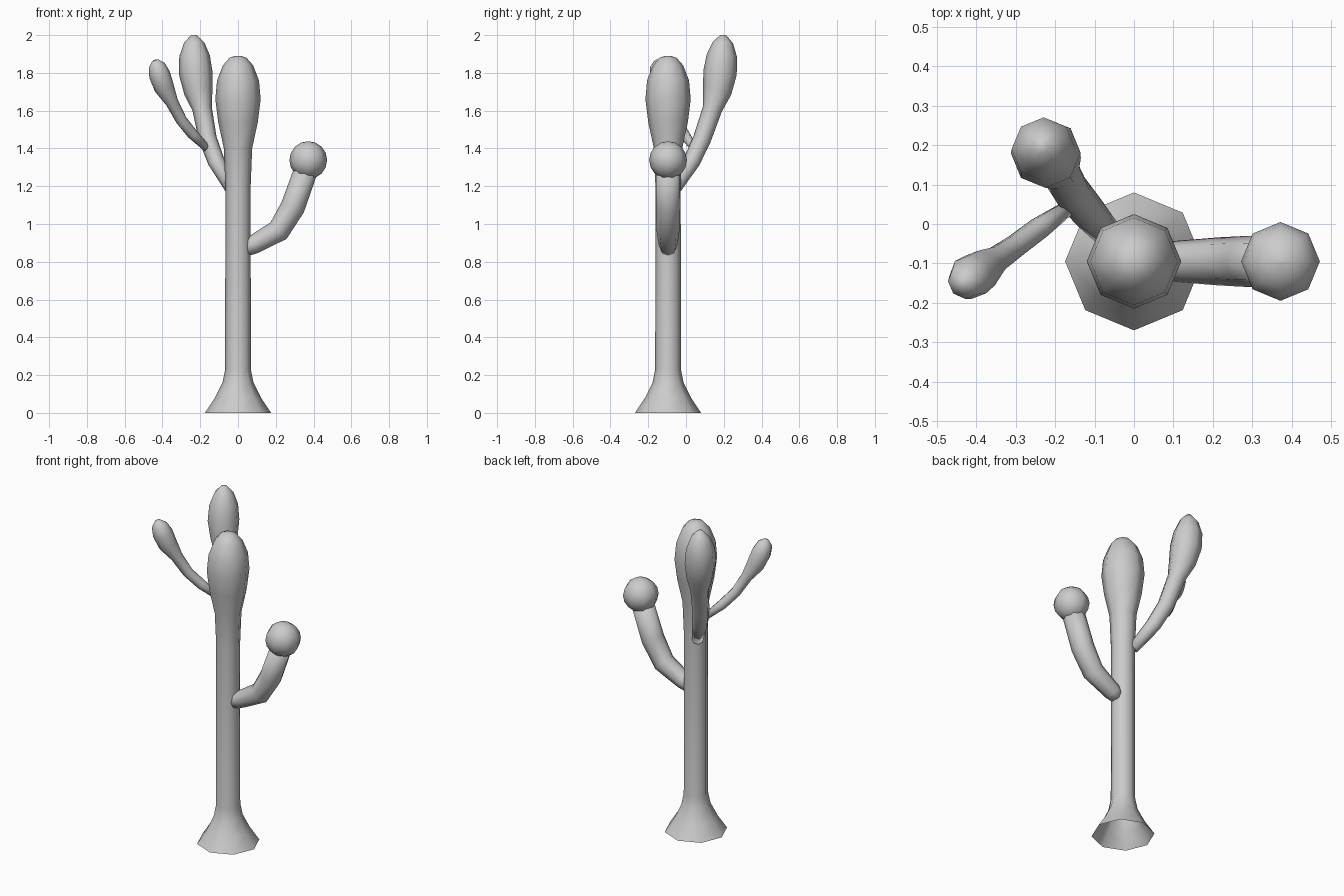
import bpy, bmesh, math
from mathutils import Vector

if "Cube" in bpy.data.objects:
    bpy.data.objects.remove(bpy.data.objects["Cube"])

SIDES = 8
UP = Vector((0, 0, 1))


def limb(name, rings, cap_start=True):
    """Eight-sided tube through (x, y, z, radius) rings, mitred along its path."""
    bm = bmesh.new()
    pts = [Vector(r[:3]) for r in rings]
    loops = []
    for i, p in enumerate(pts):
        a = (p - pts[i - 1]).normalized() if i else Vector()
        b = (pts[i + 1] - p).normalized() if i < len(pts) - 1 else Vector()
        q = UP.rotation_difference(a + b)
        r = rings[i][3]
        loops.append([bm.verts.new(p + q @ Vector((r * math.cos(t), r * math.sin(t), 0)))
                      for t in (math.tau * k / SIDES for k in range(SIDES))])
    for lo, hi in zip(loops, loops[1:]):
        for k in range(SIDES):
            n = (k + 1) % SIDES
            bm.faces.new((lo[k], lo[n], hi[n], hi[k]))
    bm.faces.new(loops[-1])
    if cap_start:
        bm.faces.new(loops[0][::-1])
    me = bpy.data.meshes.new(name)
    bm.to_mesh(me)
    bm.free()
    for f in me.polygons:
        f.use_smooth = True
    ob = bpy.data.objects.new(name, me)
    bpy.context.collection.objects.link(ob)
    return ob


# Trunk: flared open foot, straight column, swollen head
profile = [(0, .175), (.08, .122), (.16, .082), (.23, .068), (1.2, .067),
           (1.40, .075), (1.54, .105), (1.66, .12), (1.76, .111),
           (1.84, .08), (1.88, .045), (1.89, .015)]
limb("trunk", [(0, -.095, z, r) for z, r in profile], cap_start=False)

# Right arm with a ball on its end
limb("right_arm", [(.03, -.095, .865, .04), (.08, -.095, .89, .05),
                   (.215, -.095, .965, .061), (.29, -.095, 1.09, .065),
                   (.365, -.095, 1.30, .063)])
ball = [(-math.cos(math.pi * k / 8), math.sin(math.pi * k / 8)) for k in range(9)]
limb("right_arm_ball", [(.372, -.095, 1.338 + .1 * c, max(.1 * s, .002)) for c, s in ball])

# Tall rear arm with a swollen tip
limb("rear_arm", [(-.04, -.055, 1.19, .032), (-.115, .03, 1.33, .045),
                  (-.16, .085, 1.45, .048), (-.19, .14, 1.61, .052),
                  (-.21, .165, 1.70, .076), (-.224, .18, 1.80, .089),
                  (-.23, .19, 1.89, .081), (-.232, .195, 1.96, .054),
                  (-.233, .197, 2.0, .016)])

# Small offshoot growing from the rear arm
limb("offshoot", [(-.155, .05, 1.39, .018), (-.24, -.01, 1.475, .029),
                  (-.30, -.055, 1.55, .03), (-.35, -.09, 1.645, .034),
                  (-.39, -.118, 1.72, .053), (-.415, -.135, 1.79, .057),
                  (-.43, -.147, 1.84, .044), (-.438, -.152, 1.867, .016)])
